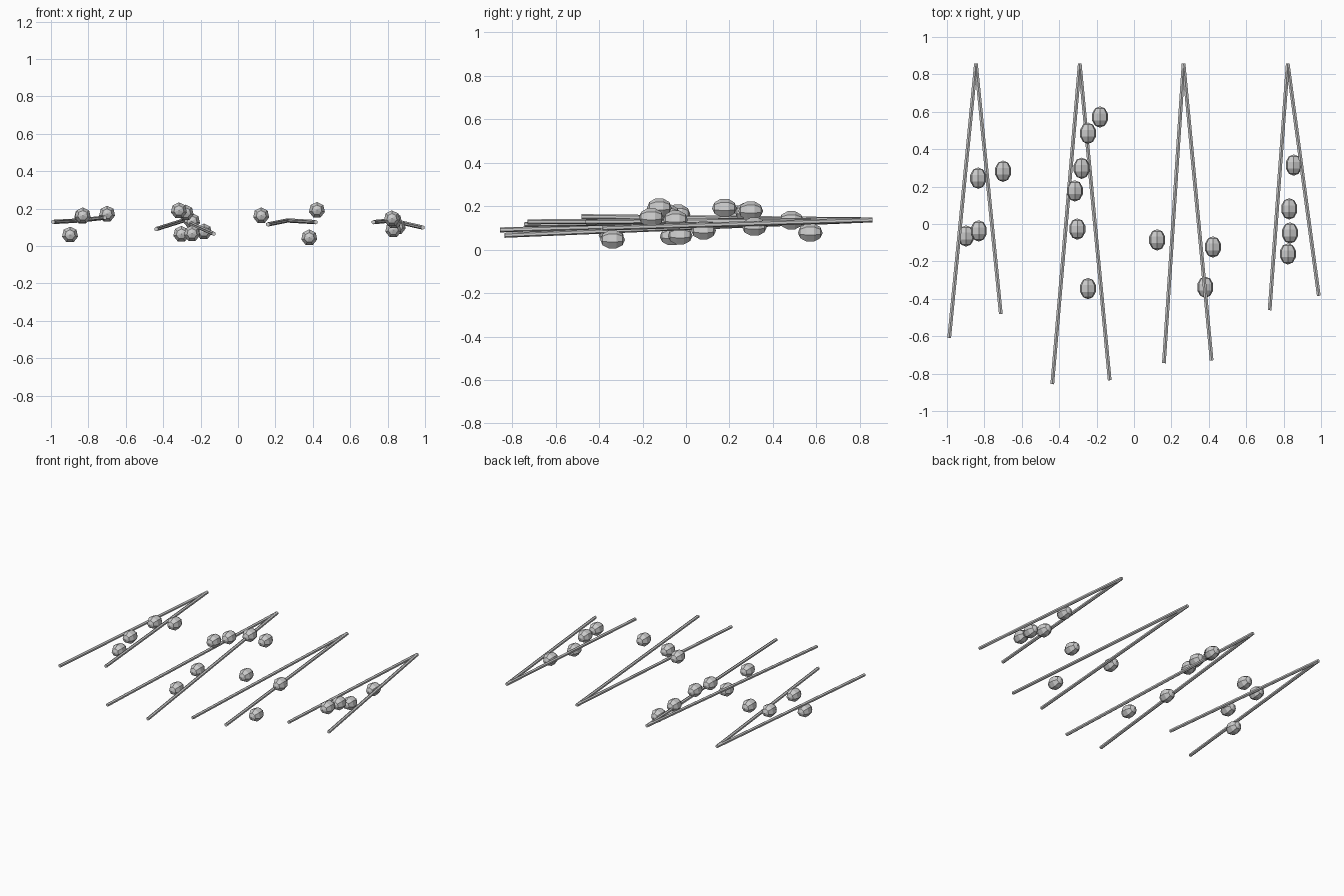
import bpy
import bmesh
from math import pi
from mathutils import Matrix, Vector

if "Cube" in bpy.data.objects:
    bpy.data.objects.remove(bpy.data.objects["Cube"], do_unlink=True)


def make_material(name, value):
    mat = bpy.data.materials.new(name)
    mat.use_nodes = True
    colour = (value, value, value, 1)
    mat.diffuse_color = colour
    mat.node_tree.nodes["Principled BSDF"].inputs["Base Color"].default_value = colour
    return mat


grey = make_material("light grey", 0.6)


def add_object(name, bm):
    mesh = bpy.data.meshes.new(name)
    bm.to_mesh(mesh)
    bm.free()
    mesh.materials.append(grey)
    obj = bpy.data.objects.new(name, mesh)
    bpy.context.collection.objects.link(obj)


def add_rod(name, start, end, radius=0.0115):
    start, end = Vector(start), Vector(end)
    axis = end - start
    bm = bmesh.new()
    bmesh.ops.create_cone(bm, cap_ends=True, segments=6, radius1=radius,
                          radius2=radius, depth=axis.length)
    turn = axis.to_track_quat("Z", "Y").to_matrix().to_4x4()
    bm.transform(Matrix.Translation((start + end) / 2) @ turn)
    add_object(name, bm)


def add_pellet(name, centre):
    # Low-poly oval bead, its long axis running front to back
    bm = bmesh.new()
    bmesh.ops.create_uvsphere(bm, u_segments=7, v_segments=5, radius=1)
    bm.transform(Matrix.Translation(centre) @ Matrix.Rotation(pi / 2, 4, "X")
                 @ Matrix.Diagonal((0.046, 0.046, 0.057, 1)))
    add_object(name, bm)


# Four V-shaped pairs of rods: apex x, right rod end, left rod end
pairs = [
    (-0.845, (-0.988, -0.609, 0.129), (-0.712, -0.481, 0.152)),
    (-0.29, (-0.437, -0.856, 0.091), (-0.13, -0.835, 0.066)),
    (0.265, (0.16, -0.744, 0.116), (0.415, -0.729, 0.128)),
    (0.822, (0.725, -0.461, 0.128), (0.988, -0.384, 0.099)),
]
for i, (x, right, left) in enumerate(pairs, 1):
    apex = (x, 0.857, 0.137)
    add_rod(f"right_rod_{i}", apex, right)
    add_rod(f"left_rod_{i}", apex, left)

# Pellets scattered around the rods
pellets = [
    (-0.833, 0.245, 0.16), (-0.70, 0.282, 0.172), (-0.898, -0.064, 0.06),
    (-0.83, -0.037, 0.163), (-0.182, 0.572, 0.077), (-0.246, 0.485, 0.133),
    (-0.28, 0.298, 0.178), (-0.316, 0.177, 0.19), (-0.303, -0.027, 0.064),
    (-0.246, -0.345, 0.067), (0.124, -0.085, 0.163), (0.422, -0.123, 0.192),
    (0.381, -0.338, 0.045), (0.854, 0.315, 0.104), (0.83, 0.081, 0.087),
    (0.834, -0.048, 0.136), (0.823, -0.16, 0.147),
]
for i, centre in enumerate(pellets, 1):
    add_pellet(f"pellet_{i}", centre)
